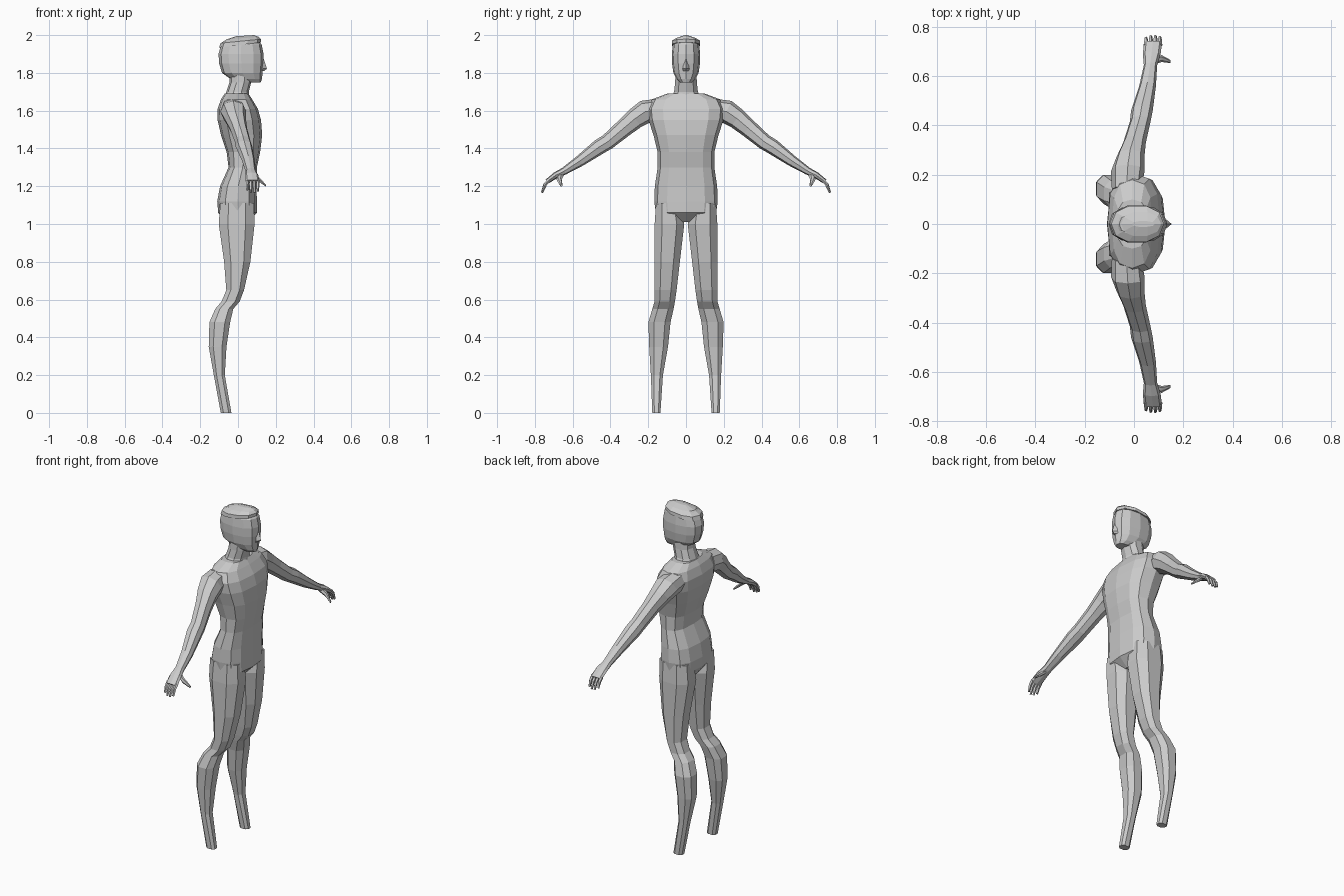
import bpy, bmesh, math
from mathutils import Vector

grey = bpy.data.materials.new("plain_grey")
grey.diffuse_color = (0.6, 0.6, 0.6, 1)


def loft(name, rings, mirror=False):
    """Skin a list of equal-length point rings, cap both ends."""
    bm = bmesh.new()
    loops = [[bm.verts.new(p) for p in r] for r in rings]
    n = len(loops[0])
    for a, b in zip(loops, loops[1:]):
        for i in range(n):
            j = (i + 1) % n
            bm.faces.new((a[i], a[j], b[j], b[i]))
    bm.faces.new(loops[0][::-1])
    bm.faces.new(loops[-1])
    bmesh.ops.recalc_face_normals(bm, faces=bm.faces)
    me = bpy.data.meshes.new(name)
    bm.to_mesh(me)
    bm.free()
    me.materials.append(grey)
    ob = bpy.data.objects.new(name, me)
    bpy.context.collection.objects.link(ob)
    if mirror:
        m = ob.modifiers.new("Mirror", 'MIRROR')
        m.use_axis = (False, True, False)
        m.use_mirror_merge = False
    return ob


def power(v, e):
    return math.copysign(abs(v) ** e, v)


def level(z, x0, x1, y0, y1, n=12, e=0.75, slope=0.0, turn=0.0):
    """Horizontal rounded-box ring between x0..x1 and y0..y1."""
    cx, cy, hx, hy = (x0 + x1) / 2, (y0 + y1) / 2, (x1 - x0) / 2, (y1 - y0) / 2
    pts = []
    for i in range(n):
        a = 2 * math.pi * (i + turn) / n
        x = cx + hx * power(math.cos(a), e)
        pts.append((x, cy + hy * power(math.sin(a), e), z + slope * (x - cx)))
    return pts


def tilted(x, y, z, hx, ht, deg, n=8, e=0.85):
    """Ring across a limb that runs along +y and drops by deg."""
    t = math.radians(deg)
    up = Vector((0, math.sin(t), math.cos(t)))
    return [Vector((x, y, z)) + Vector((hx * power(math.cos(a), e), 0, 0))
            + up * ht * power(math.sin(a), e)
            for a in (2 * math.pi * i / n for i in range(n))]


# torso: z, back x, front x, half width
loft("torso", [level(z, b, f, -w, w) for z, b, f, w in [
    (1.01, -.07, .05, .045), (1.06, -.105, .10, .16), (1.12, -.11, .10, .168),
    (1.20, -.095, .098, .165), (1.30, -.05, .10, .15), (1.38, -.06, .117, .15),
    (1.47, -.09, .128, .172), (1.55, -.108, .122, .198), (1.61, -.108, .105, .205),
    (1.66, -.09, .075, .18), (1.69, -.07, .055, .10)]])

# neck
loft("neck", [level(z, b, f, -w, w, 10, 0.9) for z, b, f, w in [
    (1.65, -.08, .06, .09), (1.70, -.062, .057, .066),
    (1.75, -.045, .07, .06), (1.81, -.045, .08, .058)]])

# head
loft("head", [level(z, b, f, -w, w, 12, 0.85) for z, b, f, w in [
    (1.75, .04, .12, .03), (1.768, -.04, .127, .05), (1.80, -.085, .13, .067),
    (1.85, -.10, .135, .074), (1.90, -.103, .135, .075),
    (1.95, -.09, .125, .07), (1.98, -.06, .10, .045)]])

# nose wedge
loft("nose", [level(z, .11, f, -w, w, 4, 1) for z, f, w in [
    (1.81, .138, .016), (1.822, .153, .018), (1.875, .136, .008)]])

# hair cap, higher at the front
loft("hair", [level(z, b, f, -w, w, 10, 0.9, s) for z, b, f, w, s in [
    (1.948, -.10, .122, .078, .12), (1.968, -.092, .122, .076, .10),
    (1.984, -.06, .11, .05, .08), (1.997, -.01, .085, .012, .06)]])

# legs: z, back x, front x, inner y, outer y
loft("leg", [level(z, b, f, i, o, 8, 0.8, 0, 0.5) for z, b, f, i, o in [
    (1.11, -.10, .09, .03, .163), (1.00, -.108, .094, .004, .171),
    (0.80, -.078, .07, .028, .171), (0.65, -.065, .035, .046, .170),
    (0.59, -.09, .012, .055, .170), (0.55, -.124, -.022, .062, .182),
    (0.48, -.155, -.038, .078, .203), (0.35, -.158, -.058, .092, .198),
    (0.20, -.13, -.068, .12, .188), (0.00, -.093, -.033, .134, .180)]], True)

# arms down to the palm
loft("arm", [tilted(*r) for r in [
    (-.03, .14, 1.605, .06, .06, 12), (-.025, .215, 1.595, .068, .062, 25),
    (-.015, .27, 1.558, .057, .055, 38), (.002, .33, 1.507, .046, .048, 40),
    (.025, .415, 1.435, .042, .042, 36), (.032, .46, 1.408, .044, .041, 34),
    (.055, .56, 1.335, .034, .030, 35), (.067, .645, 1.28, .027, .020, 32),
    (.072, .69, 1.258, .036, .017, 30), (.077, .735, 1.225, .037, .013, 45)]], True)

# fingers curl down from the palm
for k, (x, length) in enumerate([(.049, .8), (.068, .97), (.087, 1.0), (.105, .88)]):
    base = Vector((x, .725, 1.232))
    path = [(0, 0, 30), (.023, -.025, 50), (.038, -.066, 68)]
    loft("finger_%d" % (k + 1), [
        tilted(x, base.y + dy * length, base.z + dz * length, r, r, d, 5, 1)
        for (dy, dz, d), r in zip(path, (.010, .009, .006))], True)

# thumb points forward
loft("thumb", [[(x, y + r * math.cos(a), z + r * math.sin(a))
                for a in (2 * math.pi * i / 6 for i in range(6))]
               for x, y, z, r in [(.075, .66, 1.265, .016), (.112, .672, 1.235, .014),
                                  (.132, .665, 1.217, .010), (.148, .66, 1.203, .006)]], True)
